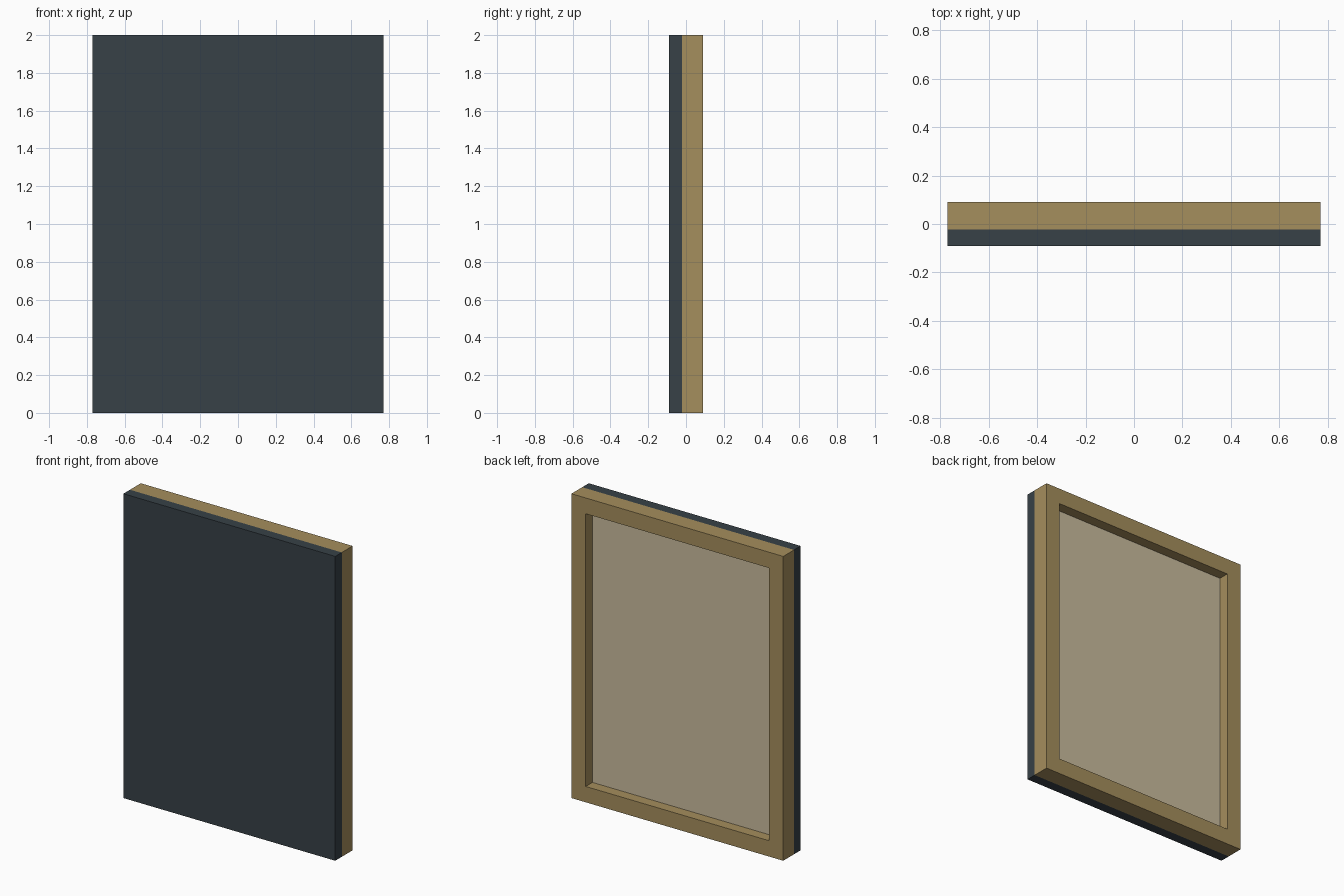
import bpy

if "Cube" in bpy.data.objects:
    bpy.data.objects.remove(bpy.data.objects["Cube"])

W, H = 1.54, 2.0               # overall width and height
Y_FRONT, Y_BACK = -0.09, 0.09  # overall depth
Y_SEAM = -0.022                # dark slab meets wooden frame
Y_RECESS = 0.02                # back surface of the inner panel
BORDER = 0.104                 # width of the frame bars


def linear(c):
    c /= 255
    return c / 12.92 if c <= 0.04045 else ((c + 0.055) / 1.055) ** 2.4


def material(name, rgb):
    m = bpy.data.materials.new(name)
    m.diffuse_color = (*[linear(c) for c in rgb], 1)
    m.use_nodes = True
    m.node_tree.nodes["Principled BSDF"].inputs["Base Color"].default_value = m.diffuse_color
    return m


def mesh_object(name, verts, faces, mat):
    me = bpy.data.meshes.new(name)
    me.from_pydata(verts, [], faces)
    me.materials.append(mat)
    ob = bpy.data.objects.new(name, me)
    bpy.context.collection.objects.link(ob)
    return ob


def rect(w, h, y):
    """Four corners, centred on the model's middle, at depth y."""
    return [(sx * w / 2, y, H / 2 + sz * h / 2)
            for sx, sz in ((-1, -1), (1, -1), (1, 1), (-1, 1))]


def slab(name, w, h, y0, y1, mat):
    sides = [(i, i + 4, (i + 1) % 4 + 4, (i + 1) % 4) for i in range(4)]
    return mesh_object(name, rect(w, h, y0) + rect(w, h, y1),
                       [(0, 1, 2, 3), (7, 6, 5, 4)] + sides, mat)


def hollow_frame(name, w, h, border, y0, y1, mat):
    iw, ih = w - 2 * border, h - 2 * border
    # rings: outer front, outer back, inner back, inner front
    verts = rect(w, h, y0) + rect(w, h, y1) + rect(iw, ih, y1) + rect(iw, ih, y0)
    faces = []
    for r in range(4):
        a, b = r * 4, (r + 1) % 4 * 4
        for i in range(4):
            j = (i + 1) % 4
            faces.append((a + i, b + i, b + j, a + j))
    return mesh_object(name, verts, faces, mat)


dark = material("dark slate", (55, 65, 71))
wood = material("wood", (165, 142, 93))
linen = material("pale linen", (201, 188, 158))

# Dark front slab, wooden frame behind it, recessed panel inside the frame
slab("front_slab", W, H, Y_FRONT, Y_SEAM, dark)
hollow_frame("wooden_frame", W, H, BORDER, Y_SEAM, Y_BACK, wood)
slab("inner_panel", W - 2 * BORDER, H - 2 * BORDER, Y_SEAM, Y_RECESS, linen)
